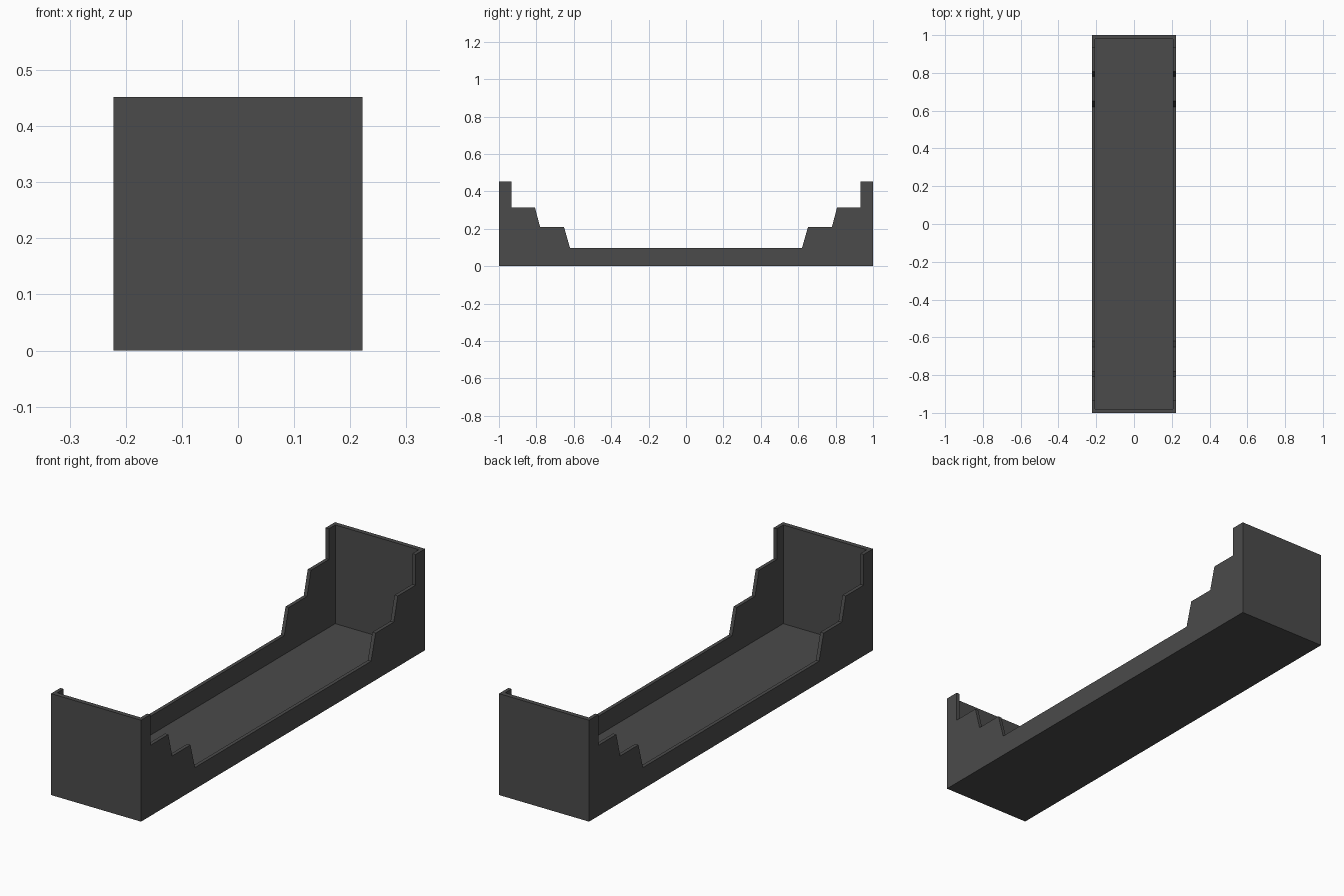
import bpy
import bmesh

if "Cube" in bpy.data.objects:
    bpy.data.objects.remove(bpy.data.objects["Cube"])

WIDTH, HALF_LEN = 0.444, 1.0
SIDE_T, END_T, FLOOR_T = 0.016, 0.021, 0.012


def prism(name, outline, width):
    """Extrude a closed (y, z) outline along x, centred on x = 0."""
    bm = bmesh.new()
    face = bm.faces.new([bm.verts.new((-width / 2, y, z)) for y, z in outline])
    ext = bmesh.ops.extrude_face_region(bm, geom=[face])
    verts = [v for v in ext["geom"] if isinstance(v, bmesh.types.BMVert)]
    bmesh.ops.translate(bm, verts=verts, vec=(width, 0, 0))
    bmesh.ops.recalc_face_normals(bm, faces=bm.faces)
    mesh = bpy.data.meshes.new(name)
    bm.to_mesh(mesh)
    bm.free()
    obj = bpy.data.objects.new(name, mesh)
    bpy.context.collection.objects.link(obj)
    return obj


# Stepped side silhouette: half profile from the outer end inwards, mirrored in y
half = [(HALF_LEN, 0), (HALF_LEN, 0.452), (0.934, 0.452), (0.934, 0.315),
        (0.808, 0.315), (0.78, 0.209), (0.652, 0.209), (0.62, 0.096)]
outline = half + [(-y, z) for y, z in reversed(half)]
tray = prism("stepped_tray", outline, WIDTH)

# Cavity that leaves thin side walls, end walls and a floor
e = HALF_LEN - END_T
cavity = prism("cavity_cutter", [(-e, FLOOR_T), (e, FLOOR_T), (e, 1), (-e, 1)],
               WIDTH - 2 * SIDE_T)
cavity.hide_render = True

cut = tray.modifiers.new("hollow", 'BOOLEAN')
cut.operation = 'DIFFERENCE'
cut.solver = 'EXACT'
cut.object = cavity
bpy.context.view_layer.objects.active = tray
bpy.ops.object.modifier_apply(modifier=cut.name)
bpy.data.objects.remove(cavity)

# Dark grey finish
mat = bpy.data.materials.new("dark_grey")
mat.diffuse_color = (0.07, 0.07, 0.07, 1)
mat.use_nodes = True
mat.node_tree.nodes["Principled BSDF"].inputs["Base Color"].default_value = mat.diffuse_color
tray.data.materials.clear()
tray.data.materials.append(mat)
